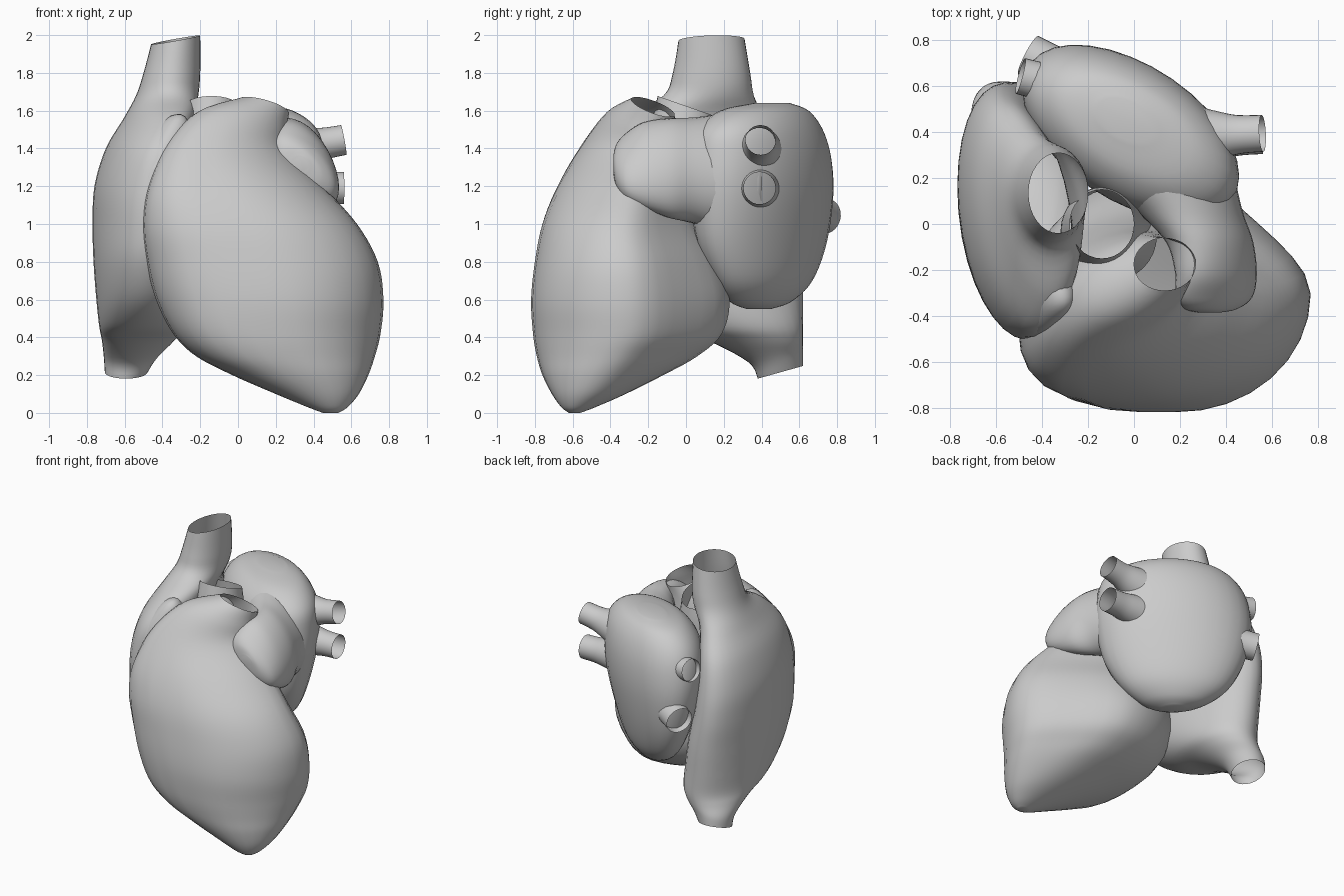
import bpy, bmesh, math
from mathutils import Vector

SIDES, STEPS = 32, 5


def spline(p0, p1, p2, p3, t):
    """Catmull-Rom blend between p1 and p2."""
    return 0.5 * (2 * p1 + (p2 - p0) * t + (2 * p0 - 5 * p1 + 4 * p2 - p3) * t * t
                  + (3 * p1 - p0 - 3 * p2 + p3) * t ** 3)


def skin(name, rings, cap_start=False, cap_end=False):
    """Smooth surface through a list of rings; ends stay open unless capped."""
    bm = bmesh.new()
    rows = []
    last = len(rings) - 1
    for i in range(last):
        for s in range(STEPS + (i == last - 1)):
            quad = [rings[max(0, min(last, i + d))] for d in (-1, 0, 1, 2)]
            rows.append([bm.verts.new(spline(*ps, s / STEPS)) for ps in zip(*quad)])
    for a, b in zip(rows, rows[1:]):
        for j in range(SIDES):
            k = (j + 1) % SIDES
            bm.faces.new((a[j], a[k], b[k], b[j]))
    if cap_start:
        bm.faces.new(rows[0][::-1])
    if cap_end:
        bm.faces.new(rows[-1])
    bmesh.ops.recalc_face_normals(bm, faces=bm.faces)
    for f in bm.faces:
        f.smooth = True
    me = bpy.data.meshes.new(name)
    bm.to_mesh(me)
    bm.free()
    ob = bpy.data.objects.new(name, me)
    bpy.context.collection.objects.link(ob)
    return ob


def slice_ring(h, u0, u1, v0, v1, lean=0, tu=0, tv=0, axis='Z', pull=0):
    """Ellipse fitted to a box; lean skews it, tu/tv tilt its plane,
    pull flattens the far corner and fills the near one."""
    cu, cv, ru, rv = (u0 + u1) / 2, (v0 + v1) / 2, (u1 - u0) / 2, (v1 - v0) / 2
    pull *= min(1, (ru / 0.5) ** 2)
    pts = []
    for j in range(SIDES):
        a = 2 * math.pi * j / SIDES
        shift = pull * max(0, math.sin(2 * a)) ** 1.5
        u = ru * (math.cos(a) - shift)
        v = rv * (math.sqrt(1 - lean * lean) * math.sin(a) + lean * math.cos(a) - shift)
        v = max(v, -rv)
        w = h + tu * u + tv * v
        pts.append(Vector((cu + u, cv + v, w)) if axis == 'Z' else Vector((cu + u, w, cv + v)))
    return pts


def loft(name, slices, axis='Z', pull=0, **caps):
    return skin(name, [slice_ring(*s, axis=axis, pull=pull) for s in slices], **caps)


def tube(name, start, end, r_start, r_end):
    """Flared round vessel with an open end."""
    p, q = Vector(start), Vector(end)
    rot = (q - p).to_track_quat('Z', 'Y')
    rings = []
    for t, w in ((0, 1), (0.35, 0.45), (0.65, 0.08), (1, 0)):
        r = r_end + (r_start - r_end) * w
        rings.append([p.lerp(q, t) + rot @ Vector((r * math.cos(a), r * math.sin(a), 0))
                      for a in (2 * math.pi * j / SIDES for j in range(SIDES))])
    return skin(name, rings)


# Ventricles, narrowing upward into the open pulmonary trunk
loft("ventricles", [
    (0.00, 0.45, 0.53, -0.62, -0.56),
    (0.03, 0.37, 0.58, -0.66, -0.48),
    (0.10, 0.20, 0.64, -0.71, -0.32),
    (0.20, -0.03, 0.69, -0.76, -0.12),
    (0.30, -0.22, 0.725, -0.79, 0.06),
    (0.42, -0.34, 0.755, -0.81, 0.19),
    (0.60, -0.43, 0.77, -0.82, 0.23, -0.02),
    (0.80, -0.48, 0.74, -0.80, 0.17, 0.0),
    (1.00, -0.50, 0.63, -0.76, 0.06, 0.05),
    (1.20, -0.475, 0.45, -0.68, 0.00, 0.17),
    (1.40, -0.38, 0.28, -0.55, -0.03, 0.33, -0.05, -0.05),
    (1.54, -0.22, 0.26, -0.42, -0.05, 0.25, -0.15, -0.2),
    (1.62, 0.0, 0.27, -0.29, -0.06, 0, -0.25, -0.35),
], pull=0.11, cap_start=True)

# Aorta root, cut open at the top
loft("aorta", [
    (1.00, -0.30, 0.10, -0.25, 0.15),
    (1.30, -0.32, 0.06, -0.22, 0.16, 0, 0, -0.1),
    (1.50, -0.30, 0.02, -0.18, 0.16, 0, 0, -0.25),
    (1.625, -0.28, 0.0, -0.15, 0.15, 0, 0, -0.35),
])

# Right atrium with both great veins as one continuous shell
loft("right_atrium", [
    (0.215, -0.705, -0.48, 0.38, 0.62, 0, 0, 0.28),
    (0.29, -0.71, -0.43, 0.33, 0.62, 0, 0, 0.15),
    (0.38, -0.72, -0.34, 0.12, 0.62, 0.05),
    (0.46, -0.735, -0.28, -0.12, 0.62, 0.05),
    (0.60, -0.75, -0.25, -0.33, 0.62, -0.05),
    (0.80, -0.765, -0.25, -0.46, 0.62, -0.12),
    (1.00, -0.77, -0.27, -0.50, 0.61, -0.2),
    (1.20, -0.76, -0.27, -0.50, 0.58, -0.25),
    (1.40, -0.70, -0.26, -0.46, 0.52, -0.3),
    (1.56, -0.605, -0.23, -0.32, 0.42, -0.3),
    (1.68, -0.54, -0.21, -0.12, 0.36, -0.1),
    (1.80, -0.50, -0.20, -0.07, 0.34),
    (1.975, -0.46, -0.20, -0.04, 0.31, 0, 0.18, 0.03),
])

# Right auricle, the lip folding over the front of the aorta
loft("right_auricle", [
    (-0.14, -0.60, -0.34, 1.00, 1.50, 0.4),
    (-0.25, -0.60, -0.26, 0.98, 1.57, 0.55),
    (-0.36, -0.58, -0.26, 1.00, 1.57, 0.65),
    (-0.45, -0.54, -0.34, 1.08, 1.43, 0.6),
    (-0.49, -0.48, -0.41, 1.18, 1.30, 0.4),
], axis='Y', cap_start=True, cap_end=True)

# Left atrium, a rounded sac lying diagonally across the back
loft("left_atrium", [
    (0.55, -0.08, 0.04, 0.32, 0.45, -0.4),
    (0.59, -0.20, 0.16, 0.23, 0.56, -0.55),
    (0.70, -0.32, 0.29, 0.15, 0.67, -0.6),
    (0.90, -0.42, 0.39, 0.06, 0.745, -0.58),
    (1.15, -0.48, 0.45, 0.02, 0.78, -0.52),
    (1.35, -0.48, 0.455, 0.02, 0.77, -0.48),
    (1.50, -0.43, 0.42, 0.06, 0.725, -0.48),
    (1.60, -0.32, 0.29, 0.18, 0.65, -0.48),
    (1.64, -0.16, 0.09, 0.36, 0.55, -0.4),
], cap_start=True, cap_end=True)

# Left auricle, broad where it leaves the atrium, reaching forward
loft("left_auricle", [
    (0.40, -0.20, 0.40, 0.95, 1.61, -0.1),
    (0.20, -0.12, 0.44, 0.95, 1.585, -0.15),
    (0.05, 0.02, 0.475, 1.00, 1.565, -0.2),
    (-0.08, 0.14, 0.52, 1.03, 1.56, -0.35),
    (-0.22, 0.18, 0.535, 1.08, 1.54, -0.5),
    (-0.32, 0.18, 0.515, 1.13, 1.48, -0.55),
    (-0.37, 0.22, 0.45, 1.20, 1.42, -0.5),
    (-0.385, 0.28, 0.38, 1.27, 1.36),
], axis='Y', cap_start=True, cap_end=True)

# Four pulmonary veins
for name, start, end, r0, r1 in (
        ("left_upper_vein", (0.26, 0.38, 1.39), (0.56, 0.395, 1.445), 0.14, 0.08),
        ("left_lower_vein", (0.28, 0.38, 1.19), (0.56, 0.39, 1.19), 0.12, 0.085),
        ("right_upper_vein", (-0.25, 0.58, 1.36), (-0.495, 0.645, 1.39), 0.12, 0.08),
        ("right_lower_vein", (-0.20, 0.60, 1.09), (-0.46, 0.735, 1.04), 0.12, 0.095)):
    tube(name, start, end, r0, r1)
